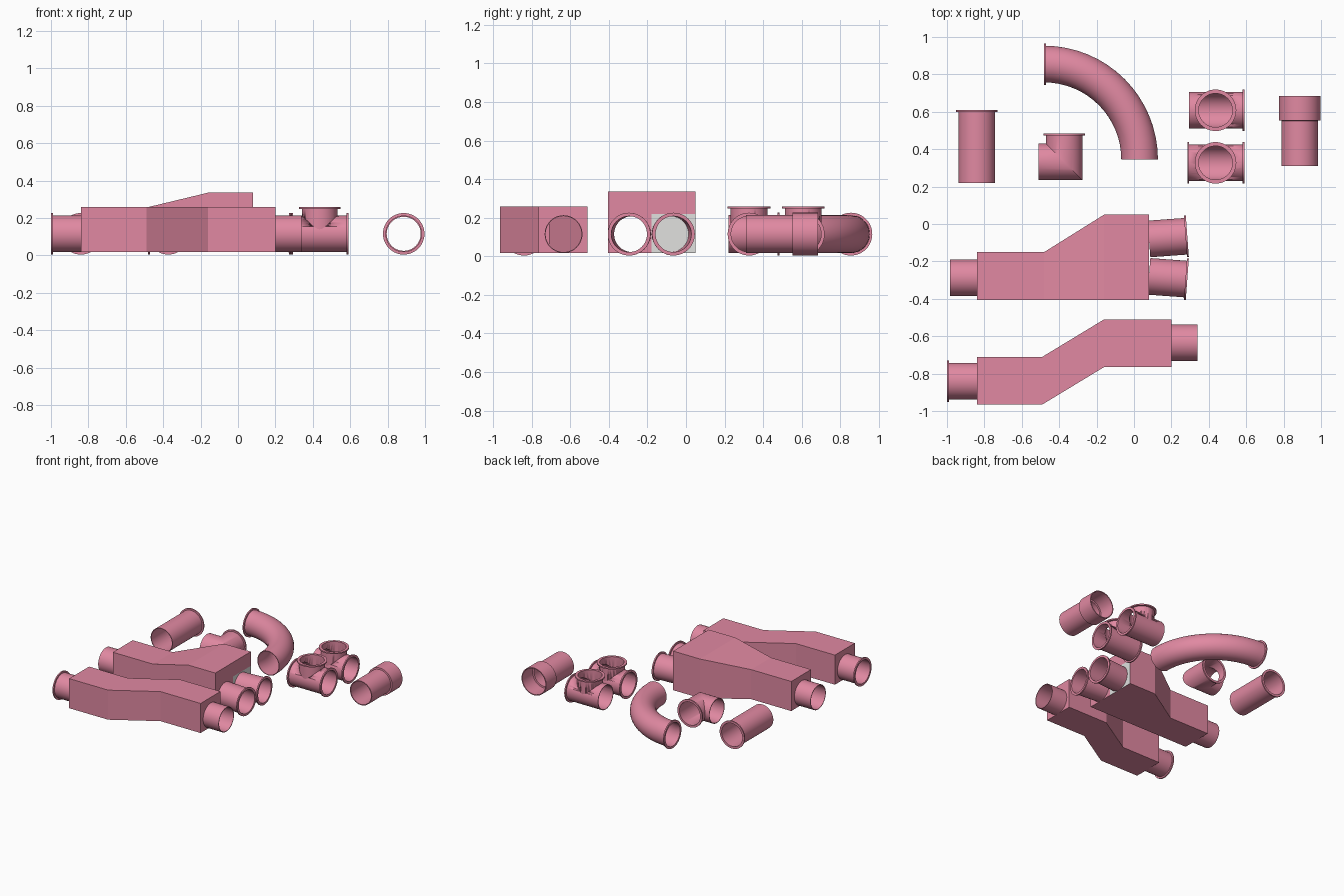
import bpy, bmesh, math
from mathutils import Vector

if "Cube" in bpy.data.objects:
    bpy.data.objects.remove(bpy.data.objects["Cube"], do_unlink=True)


def material(name, rgb):
    m = bpy.data.materials.new(name)
    m.use_nodes = True
    m.diffuse_color = (*rgb, 1)
    m.node_tree.nodes["Principled BSDF"].inputs["Base Color"].default_value = (*rgb, 1)
    return m


PINK = material("dusty_pink", (0.75, 0.25, 0.36))
GREY = material("light_grey", (0.75, 0.75, 0.74))

SEG = 48          # sides of a pipe
R = 0.098         # pipe radius
FR = 0.111        # flange radius
WALL = 0.005
LIP = 0.01        # flange thickness
ZC = 0.115        # pipe axis height
UP = Vector((0, 0, 1))


def finish(name, bm, smooth=True):
    bmesh.ops.remove_doubles(bm, verts=bm.verts, dist=0.0001)
    bmesh.ops.recalc_face_normals(bm, faces=bm.faces)
    me = bpy.data.meshes.new(name)
    bm.to_mesh(me)
    bm.free()
    me.materials.append(PINK)
    me.materials.append(GREY)
    ob = bpy.data.objects.new(name, me)
    bpy.context.collection.objects.link(ob)
    if smooth:
        bpy.ops.object.select_all(action="DESELECT")
        ob.select_set(True)
        bpy.context.view_layer.objects.active = ob
        bpy.ops.object.shade_smooth_by_angle(angle=math.radians(35))
    return ob


def ring(bm, c, side, up, r):
    return [bm.verts.new(c + (side * math.cos(a) + up * math.sin(a)) * r)
            for a in (2 * math.pi * i / SEG for i in range(SEG))]


def sweep(name, rings, solid=False):
    """Skin rings of (centre, side, up, radius, bore) into a hollow or solid pipe."""
    bm = bmesh.new()
    loops = [ring(bm, c, s, u, r) for c, s, u, r, b in rings]
    if solid:
        bm.faces.new(loops[0])
        bm.faces.new(loops[-1])
    else:
        loops += [ring(bm, c, s, u, b) for c, s, u, r, b in reversed(rings)]
        loops.append(loops[0])
    for a, b in zip(loops, loops[1:]):
        for i in range(SEG):
            j = (i + 1) % SEG
            bm.faces.new((a[i], a[j], b[j], b[i]))
    return finish(name, bm)


def pipe(name, start, end, start_lip=False, end_lip=False, r=R, solid=False):
    """Straight pipe with optional flanges."""
    p, q = Vector(start), Vector(end)
    d = (q - p).normalized()
    up = UP if abs(d.z) < 0.5 else Vector((0, 1, 0))
    side = d.cross(up)
    steps = [(p, r), (q, r)]
    if start_lip:
        steps[:1] = [(p, FR), (p + d * LIP, FR), (p + d * LIP, r)]
    if end_lip:
        steps[-1:] = [(q - d * LIP, r), (q - d * LIP, FR), (q, FR)]
    return sweep(name, [(c, side, up, k, r - WALL) for c, k in steps], solid)


def cut(target, cutter):
    cutter.hide_render = True
    mod = target.modifiers.new("cut", "BOOLEAN")
    mod.operation = "DIFFERENCE"
    mod.solver = "EXACT"
    mod.object = cutter
    bpy.context.view_layer.objects.active = target
    bpy.ops.object.modifier_apply(modifier=mod.name)
    bpy.data.objects.remove(cutter, do_unlink=True)


def cap(bm, x, y0, y1, z0, z1, hole=None, mat=0):
    """Flat end wall, with a round opening at y = hole."""
    corners = [bm.verts.new((x, y, z)) for y, z in ((y0, z0), (y1, z0), (y1, z1), (y0, z1))]
    if hole is None:
        bm.faces.new(corners).material_index = mat
        return
    loops = [corners, ring(bm, Vector((x, hole, ZC)), Vector((0, 1, 0)), UP, R - WALL)]
    edges = [bm.edges.new((l[i - 1], l[i])) for l in loops for i in range(len(l))]
    bmesh.ops.triangle_fill(bm, edges=edges, use_beauty=True, normal=(1, 0, 0))


FLOOR = 0.018


def duct(bm, stations):
    """Rectangular duct through stations of (x, y0, y1, top)."""
    loops = [[bm.verts.new(v) for v in ((x, a, FLOOR), (x, b, FLOOR), (x, b, t), (x, a, t))]
             for x, a, b, t in stations]
    for p, q in zip(loops, loops[1:]):
        for i in range(4):
            bm.faces.new((p[i - 1], p[i], q[i], q[i - 1]))


# Offset duct
bm = bmesh.new()
duct(bm, [(-0.84, -0.965, -0.71, 0.258), (-0.49, -0.965, -0.71, 0.258),
          (-0.16, -0.765, -0.51, 0.258), (0.2, -0.765, -0.51, 0.258)])
cap(bm, -0.84, -0.965, -0.71, FLOOR, 0.258, -0.84)
cap(bm, 0.2, -0.765, -0.51, FLOOR, 0.258, -0.635)
finish("offset_duct", bm, False)
pipe("offset_duct_inlet", (-1, -0.84, ZC), (-0.84, -0.84, ZC), start_lip=True)
pipe("offset_duct_outlet", (0.2, -0.635, ZC), (0.34, -0.635, ZC))

# Splitter duct with a raised wide end, part of it closed by a grey plate
bm = bmesh.new()
duct(bm, [(-0.84, -0.405, -0.15, 0.258), (-0.48, -0.405, -0.15, 0.258),
          (-0.16, -0.405, 0.05, 0.335), (0.08, -0.405, 0.05, 0.335)])
cap(bm, -0.84, -0.405, -0.15, FLOOR, 0.258, -0.288)
cap(bm, 0.08, -0.405, -0.18, FLOOR, 0.335, -0.285)
cap(bm, 0.08, -0.18, 0.05, 0.22, 0.335)
cap(bm, 0.08, -0.18, 0.05, FLOOR, 0.22, mat=1)
finish("splitter_duct", bm, False)
pipe("splitter_inlet", (-0.985, -0.288, ZC), (-0.84, -0.288, ZC))
pipe("splitter_outlet_left", (0.08, -0.08, ZC), (0.285, -0.065, ZC), end_lip=True)
pipe("splitter_outlet_right", (0.08, -0.28, ZC), (0.285, -0.295, ZC), end_lip=True)

# Straight pipe
pipe("straight_pipe", (-0.84, 0.22, ZC), (-0.84, 0.61, ZC), end_lip=True)

# Long bend, a quarter turn
hub, bend, rings = Vector((-0.48, 0.345, ZC)), 0.51, []
for i in range(17):
    a = math.pi / 2 * i / 16
    out = Vector((math.cos(a), math.sin(a), 0))
    rings.append((hub + out * bend, out, UP, R, R - WALL))
c, s = rings[-1][:2]
lip = Vector((LIP, 0, 0))
rings[-1:] = [(c + lip, s, UP, R, R - WALL), (c + lip, s, UP, FR, R - WALL),
              (c, s, UP, FR, R - WALL)]
sweep("long_bend", rings)

# Mitred elbow
X, Y = Vector((1, 0, 0)), Vector((0, 1, 0))
corner = Vector((-0.373, 0.332, ZC))
tip = corner + Y * 0.152
sweep("mitred_elbow", [(corner - X * 0.137, Y, UP, R, R - WALL),
                       (corner, Y - X, UP, R, R - WALL),
                       (tip - Y * LIP, -X, UP, R, R - WALL),
                       (tip - Y * LIP, -X, UP, FR, R - WALL),
                       (tip, -X, UP, FR, R - WALL)])

# Tees, each with an upright branch
for label, y, x0, both in (("front", 0.327, 0.285, True), ("back", 0.608, 0.295, False)):
    x = 0.436
    run = pipe(label + "_tee_run", (x0, y, ZC), (0.59, y, ZC), both, True)
    branch = pipe(label + "_tee_branch", (x, y, ZC), (x, y, 0.258), end_lip=True, r=R - 0.003)
    cut(run, pipe("branch_cutter", (x, y, ZC), (x, y, 0.4), r=R - 0.008, solid=True))
    cut(branch, pipe("run_cutter", (0, y, ZC), (1, y, ZC), r=R - WALL, solid=True))

# Socket coupling, wider at the back
axis = Vector((0.886, 0, ZC))
sweep("socket_coupling", [(axis + Y * y, X, UP, r, r - WALL - 0.002)
                          for y, r in ((0.31, R), (0.552, R), (0.553, FR), (0.685, FR))])
